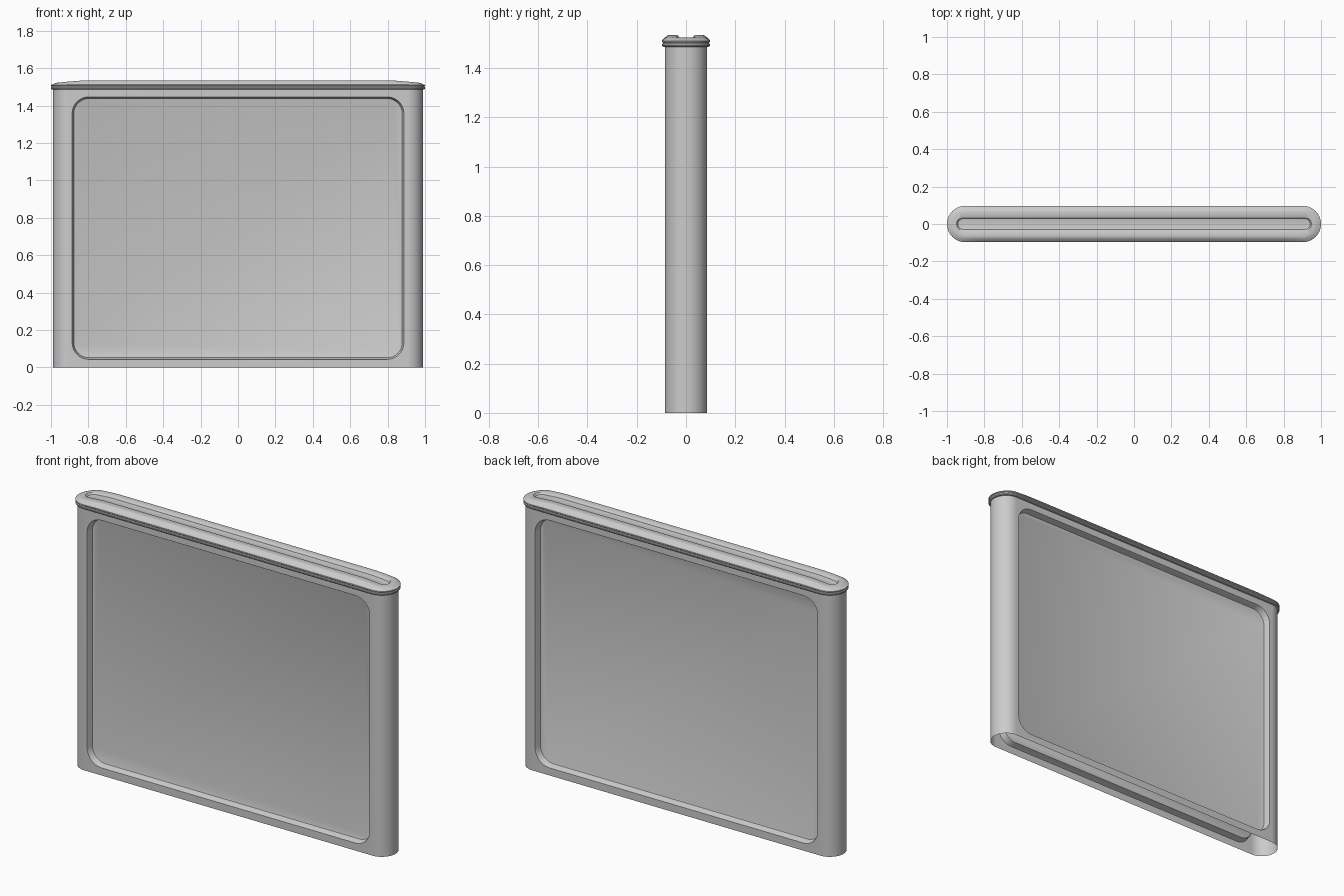
import bpy, bmesh
from math import sin, cos, pi

if "Cube" in bpy.data.objects:
    bpy.data.objects.remove(bpy.data.objects["Cube"])

L = 0.903        # half length of the straight sides
R = 0.086        # body end radius
TOP = 1.488      # body height


def finish(bm, name):
    bmesh.ops.remove_doubles(bm, verts=bm.verts, dist=0.0003)
    bmesh.ops.recalc_face_normals(bm, faces=bm.faces)
    me = bpy.data.meshes.new(name)
    bm.to_mesh(me)
    bm.free()
    ob = bpy.data.objects.new(name, me)
    bpy.context.collection.objects.link(ob)
    bpy.context.view_layer.objects.active = ob
    ob.select_set(True)
    bpy.ops.object.shade_smooth_by_angle(angle=0.6)
    ob.select_set(False)
    return ob


def bridge(bm, a, b, closed=True):
    n = len(a)
    for i in range(n if closed else n - 1):
        j = (i + 1) % n
        bm.faces.new((a[i], a[j], b[j], b[i]))


def stadium(half, r, seg=20):
    fr = [-1, -.97, -.94, -.91, -.885, -.5, 0, .5, .885, .91, .94, .97, 1]
    pts = [(f * half, -r) for f in fr]
    pts += [(half + r * sin(pi * k / seg), -r * cos(pi * k / seg)) for k in range(1, seg)]
    pts += [(-f * half, r) for f in fr]
    pts += [(-half - r * sin(pi * k / seg), r * cos(pi * k / seg)) for k in range(1, seg)]
    return pts


def round_rect(inset, seg=10):
    hw, hz, r, cz = 0.887 - inset, 0.702 - inset, 0.09 - inset, 0.745
    pts = []
    for q, (sx, sz) in enumerate(((1, 1), (-1, 1), (-1, -1), (1, -1))):
        for k in range(seg + 1):
            a = (q + k / seg) * pi / 2
            pts.append((sx * (hw - r) + r * cos(a), cz + sz * (hz - r) + r * sin(a)))
    return pts


# body shell: rounded ends, recessed panels front and back, open underneath
bm = bmesh.new()
for side in (1, -1):
    arc = [(side * (L + R * sin(pi * k / 24)), -R * cos(pi * k / 24)) for k in range(25)]
    bridge(bm, [bm.verts.new((x, y, 0)) for x, y in arc],
           [bm.verts.new((x, y, TOP)) for x, y in arc], closed=False)
    frame = [bm.verts.new((x, side * R, z)) for x, z in ((L, TOP), (-L, TOP), (-L, 0), (L, 0))]
    rings = []
    for inset, depth in ((0, 0), (.002, .003), (.006, .030), (.009, .036), (.014, .038)):
        rings.append([bm.verts.new((x, side * (R - depth), z)) for x, z in round_rect(inset)])
    # flat border, one fan per corner plus one quad per side
    hole, n = rings[0], 11
    for q in range(4):
        for k in range(n - 1):
            bm.faces.new((frame[q], hole[q * n + k], hole[q * n + k + 1]))
        nq = (q + 1) % 4
        bm.faces.new((frame[q], hole[q * n + n - 1], hole[nq * n], frame[nq]))
    for a, b in zip(rings, rings[1:]):
        bridge(bm, a, b)
    bm.faces.new(rings[-1])
finish(bm, "body_shell")

# lid: beaded rim, crown that droops at the ends, long groove on top
bm = bmesh.new()
profile = [  # half length, radius, height, droop
    (L, .086, 1.486, 0), (L, .094, 1.487, 0), (L, .097, 1.491, 0), (L, .097, 1.497, 0),
    (L, .094, 1.501, 0), (L, .094, 1.504, 0), (L, .097, 1.507, 0), (L, .097, 1.513, .2),
    (L, .093, 1.518, .4), (L, .080, 1.529, .8), (L, .072, 1.534, 1), (L, .064, 1.535, 1),
    (L + .01, .036, 1.535, 1), (L + .01, .033, 1.533, 1), (L + .01, .029, 1.525, 1),
    (L + .01, .026, 1.524, 1), (L + .01, 0, 1.524, 1)]
rings = []
for half, r, z, d in profile:
    ring = []
    for x, y in stadium(half, r):
        t = max(0, (abs(x) - .8) / .17)
        ring.append(bm.verts.new((x, y, z - d * .013 * t ** 1.4)))
    rings.append(ring)
for a, b in zip(rings, rings[1:]):
    bridge(bm, a, b)
finish(bm, "lid")
